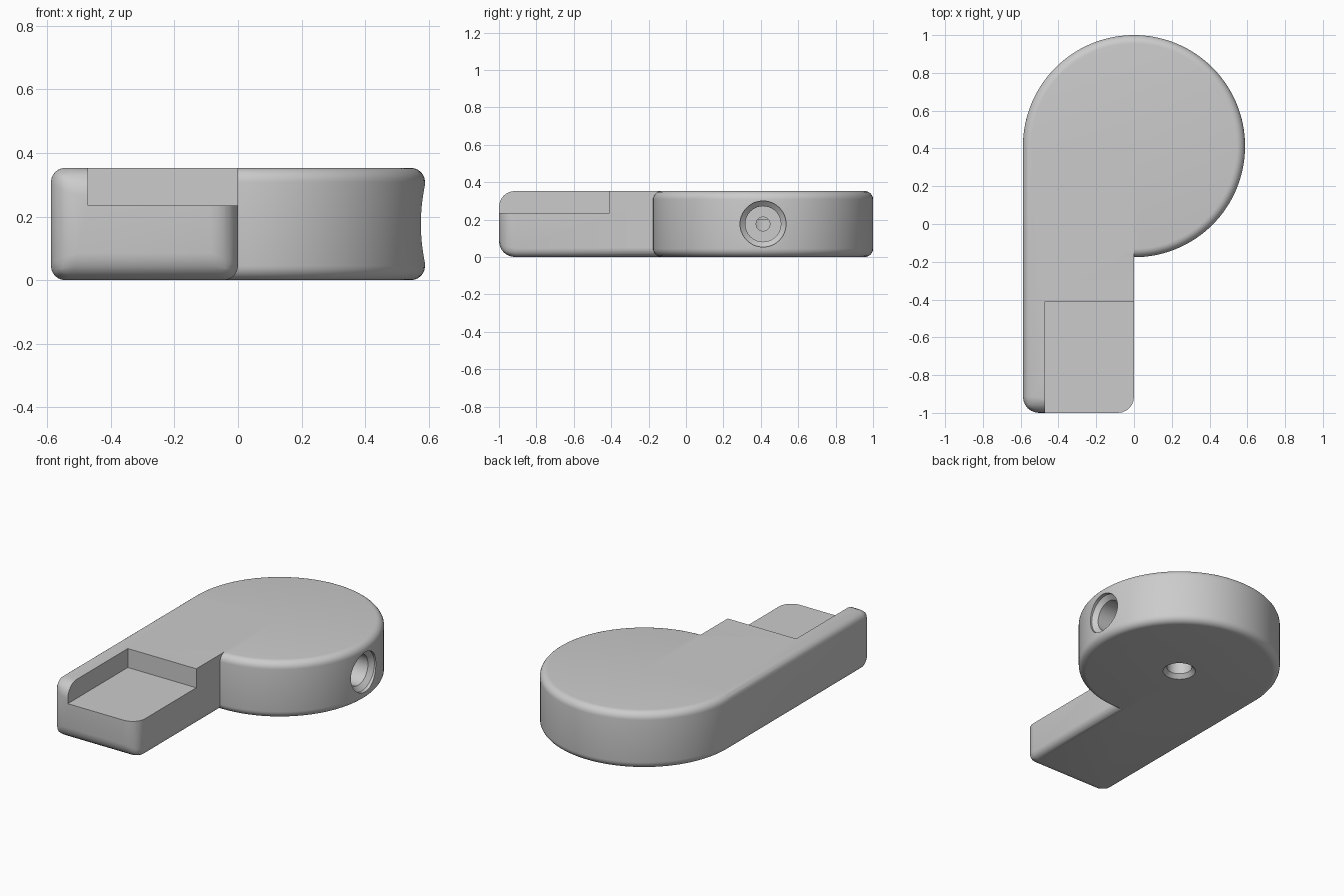
import bpy, bmesh, math
from mathutils import Matrix, Vector

cube = bpy.data.objects.get("Cube")
if cube:
    bpy.data.objects.remove(cube, do_unlink=True)

R, H, CY = 0.588, 0.353, 0.412      # disc radius, height, disc centre y
SMALL, LARGE = 0.045, 0.085         # edge roundings

grey = bpy.data.materials.new("plain_grey")
grey.use_nodes = True
GREY = (0.6, 0.6, 0.6, 1)
grey.diffuse_color = GREY
grey.node_tree.nodes["Principled BSDF"].inputs["Base Color"].default_value = GREY


def finish(name, bm):
    mesh = bpy.data.meshes.new(name)
    bmesh.ops.recalc_face_normals(bm, faces=bm.faces)
    bm.to_mesh(mesh)
    bm.free()
    ob = bpy.data.objects.new(name, mesh)
    bpy.context.collection.objects.link(ob)
    mesh.materials.append(grey)
    return ob


def box(name, lo, hi):
    bm = bmesh.new()
    bmesh.ops.create_cube(bm, size=1)
    for v in bm.verts:
        v.co = Vector([a + (b - a) * (c + 0.5) for a, b, c in zip(lo, hi, v.co)])
    return finish(name, bm)


def lathe(name, profile, matrix, steps=96):
    """Revolve (radius, height) points around z, then place the solid."""
    bm = bmesh.new()
    rings = [[bm.verts.new((r * math.cos(math.tau * i / steps),
                            r * math.sin(math.tau * i / steps), z))
              for i in range(steps)] for r, z in profile]
    for a, b in zip(rings, rings[1:]):
        for i in range(steps):
            j = (i + 1) % steps
            bm.faces.new((a[i], a[j], b[j], b[i]))
    bm.faces.new(rings[0])
    bm.faces.new(rings[-1])
    bm.transform(matrix)
    return finish(name, bm)


def apply(ob, mod):
    bpy.context.view_layer.objects.active = ob
    bpy.ops.object.modifier_apply(modifier=mod.name)


def boolean(ob, tool, operation):
    mod = ob.modifiers.new("join_or_cut", 'BOOLEAN')
    mod.operation, mod.solver, mod.object = operation, 'EXACT', tool
    apply(ob, mod)
    bpy.data.objects.remove(tool, do_unlink=True)


# Round disc with softened rims
arc = [math.radians(a) for a in range(0, 91, 15)]
low = [(R - SMALL + SMALL * math.sin(a), SMALL - SMALL * math.cos(a)) for a in arc]
high = [(r, H - z) for r, z in reversed(low)]
body = lathe("rounded_body", low + high, Matrix.Translation((0, CY, 0)), 128)

# Straight arm, front end rounded more than the long edges
arm = box("arm", (-R, -1, 0), (0, CY, H))
weights = arm.data.attributes.new("bevel_weight_edge", 'FLOAT', 'EDGE')
for e in arm.data.edges:
    p, q = (arm.data.vertices[i].co for i in e.vertices)
    mid = (p + q) / 2
    if mid.y < -0.99:
        weights.data[e.index].value = 1
    elif mid.y < 0 and (mid.x < -0.1 or mid.z < 0.1):
        weights.data[e.index].value = SMALL / LARGE
bevel = arm.modifiers.new("rounding", 'BEVEL')
bevel.limit_method, bevel.width, bevel.segments = 'WEIGHT', LARGE, 6
apply(arm, bevel)
boolean(body, arm, 'UNION')

# Open recess at the end of the arm
boolean(body, box("recess_cutter", (-0.472, -1.2, 0.235), (0.2, -0.41, 0.6)), 'DIFFERENCE')

# Stepped side bore
side = Matrix.Translation((0, CY, H / 2)) @ Matrix.Rotation(math.pi / 2, 4, 'Y')
boolean(body, lathe("side_bore_cutter",
                    [(0.037, 0), (0.037, 0.2), (0.095, 0.2), (0.095, 0.54),
                     (0.123, 0.565), (0.123, 0.8)], side, 64), 'DIFFERENCE')

# Countersunk hole in the underside
boolean(body, lathe("bottom_hole_cutter",
                    [(0.095, -0.1), (0.095, 0), (0.073, 0.025), (0.073, 0.2)],
                    Matrix.Translation((0, CY, 0)), 64), 'DIFFERENCE')

# Smooth shading with crisp edges
for ob in bpy.context.selected_objects:
    ob.select_set(False)
body.select_set(True)
bpy.context.view_layer.objects.active = body
bpy.ops.object.shade_smooth_by_angle(angle=math.radians(30))
